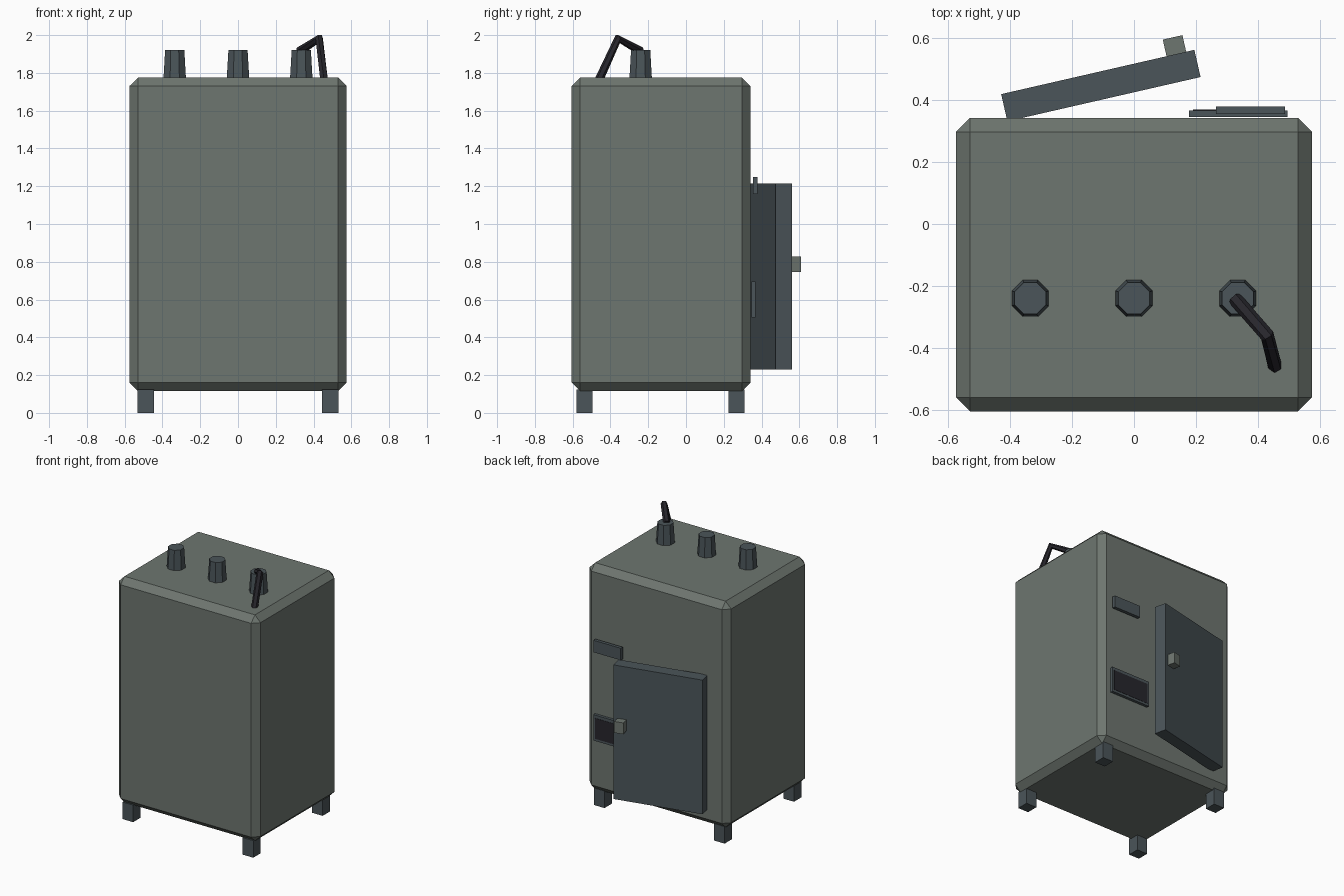
import bpy, bmesh, math
from mathutils import Vector, Matrix

if "Cube" in bpy.data.objects:
    bpy.data.objects.remove(bpy.data.objects["Cube"], do_unlink=True)


def make_material(name, rgb):
    mat = bpy.data.materials.new(name)
    mat.use_nodes = True
    colour = (*rgb, 1)
    mat.diffuse_color = colour
    node = next(n for n in mat.node_tree.nodes if n.type == "BSDF_PRINCIPLED")
    node.inputs["Base Color"].default_value = colour
    return mat


GREEN = make_material("grey_green_paint", (0.155, 0.18, 0.16))
STEEL = make_material("blue_grey_steel", (0.07, 0.09, 0.1))
BLACK = make_material("black_rubber", (0.02, 0.019, 0.025))


def finish(bm, name, mat):
    bmesh.ops.recalc_face_normals(bm, faces=bm.faces)
    mesh = bpy.data.meshes.new(name)
    bm.to_mesh(mesh)
    bm.free()
    mesh.materials.append(mat)
    obj = bpy.data.objects.new(name, mesh)
    bpy.context.collection.objects.link(obj)
    return obj


def box(name, lo, hi, mat, chamfer=0, matrix=Matrix()):
    lo, hi = Vector(lo), Vector(hi)
    bm = bmesh.new()
    size = Matrix.Diagonal((*(hi - lo), 1))
    bmesh.ops.create_cube(bm, size=1, matrix=Matrix.Translation((lo + hi) / 2) @ size)
    if chamfer:
        bmesh.ops.bevel(bm, geom=bm.edges[:], offset=chamfer, segments=1, affect="EDGES")
    bm.transform(matrix)
    return finish(bm, name, mat)


# Cabinet with chamfered edges
box("cabinet", (-0.575, -0.605, 0.115), (0.575, 0.342, 1.775), GREEN, 0.045)

# Feet
for side, x in (("right", -0.488), ("left", 0.488)):
    for end, y in (("front", -0.538), ("back", 0.267)):
        box(f"{end}_{side}_foot", (x - 0.043, y - 0.043, 0), (x + 0.043, y + 0.043, 0.125), STEEL)

# Octagonal tapered terminals
for name, x in (("right", -0.335), ("middle", 0), ("left", 0.335)):
    bm = bmesh.new()
    bmesh.ops.create_cone(bm, cap_ends=True, segments=8, radius1=0.065, radius2=0.055, depth=0.16,
                          matrix=Matrix.Translation((x, -0.24, 1.84)) @ Matrix.Rotation(math.pi / 8, 4, "Z"))
    finish(bm, f"{name}_terminal", STEEL)

# Bent cable from the left terminal down into the cabinet
curve = bpy.data.curves.new("cable_path", "CURVE")
curve.dimensions = "3D"
curve.bevel_depth = 0.023
curve.bevel_resolution = 1
curve.use_fill_caps = True
spline = curve.splines.new("POLY")
points = [(0.325, -0.24, 1.915), (0.43, -0.36, 1.982), (0.456, -0.462, 1.76)]
spline.points.add(len(points) - 1)
for point, co in zip(spline.points, points):
    point.co = (*co, 1)
path = bpy.data.objects.new("cable_path", curve)
bpy.context.collection.objects.link(path)
mesh = bpy.data.meshes.new_from_object(path.evaluated_get(bpy.context.evaluated_depsgraph_get()))
bpy.data.objects.remove(path)
bm = bmesh.new()
bm.from_mesh(mesh)
for face in bm.faces:
    face.smooth = False
    face.material_index = 0
mesh.materials.clear()
finish(bm, "cable", BLACK)

# Door standing ajar, with its latch
swing = Matrix.Translation((-0.107, 0.447, 0)) @ Matrix.Rotation(math.radians(12.9), 4, "Z")
box("door", (-0.32, -0.045, 0.23), (0.32, 0.045, 1.215), STEEL, matrix=swing)
box("door_latch", (0.228, 0.03, 0.745), (0.293, 0.1, 0.828), GREEN, matrix=swing)

# Small plates beside the door
box("upper_plate", (0.265, 0.355, 1.16), (0.487, 0.379, 1.248), STEEL)
box("lower_plate", (0.177, 0.346, 0.505), (0.496, 0.367, 0.695), STEEL)
box("lower_plate_panel", (0.19, 0.362, 0.522), (0.483, 0.369, 0.673), BLACK)
